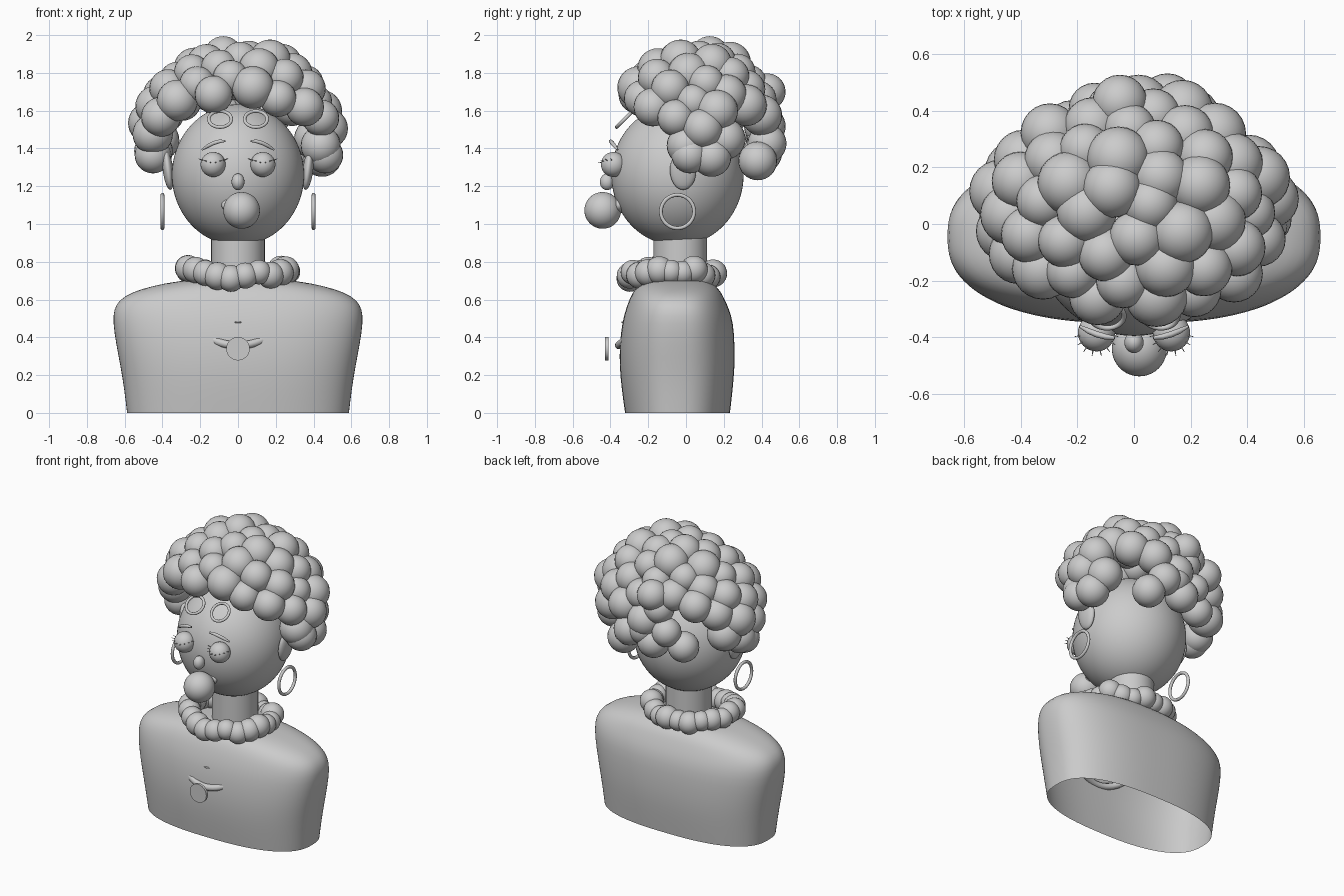
import bpy, bmesh, math, random
from mathutils import Matrix, Vector

if "Cube" in bpy.data.objects:
    bpy.data.objects.remove(bpy.data.objects["Cube"])

random.seed(4)


def finish(name, bm):
    me = bpy.data.meshes.new(name)
    bm.normal_update()
    for f in bm.faces:
        f.smooth = True
    bm.to_mesh(me)
    bm.free()
    ob = bpy.data.objects.new(name, me)
    bpy.context.collection.objects.link(ob)
    return ob


def balls(name, items, seg=24, rings=16):
    """One mesh of ellipsoids: (centre, radii, tilt about y)."""
    bm = bmesh.new()
    for c, r, tilt in items:
        m = Matrix.Translation(c) @ Matrix.Rotation(tilt, 4, 'Y') @ Matrix.Diagonal((*r, 1))
        bmesh.ops.create_uvsphere(bm, u_segments=seg, v_segments=rings, radius=1, matrix=m)
    return finish(name, bm)


def ring(name, loc, major, minor, rot=(0, 0, 0), scale=(1, 1, 1)):
    bpy.ops.mesh.primitive_torus_add(location=loc, rotation=rot, major_radius=major,
                                     minor_radius=minor, major_segments=48, minor_segments=12)
    ob = bpy.context.object
    ob.name, ob.scale = name, scale
    bpy.ops.object.shade_smooth()


def cylinder(name, loc, radius, depth, rot=(0, 0, 0)):
    bpy.ops.mesh.primitive_cylinder_add(vertices=48, radius=radius, depth=depth, location=loc, rotation=rot)
    bpy.context.object.name = name
    bpy.ops.object.shade_smooth_by_angle()


def tube(name, pts, radii, thick):
    cu = bpy.data.curves.new(name, 'CURVE')
    cu.dimensions, cu.bevel_depth, cu.bevel_resolution = '3D', thick, 3
    cu.use_fill_caps = True
    sp = cu.splines.new('POLY')
    sp.points.add(len(pts) - 1)
    for p, co, r in zip(sp.points, pts, radii):
        p.co, p.radius = (*co, 1), r
    sp.use_smooth = True
    ob = bpy.data.objects.new(name, cu)
    bpy.context.collection.objects.link(ob)


def boxy(v, e=.79):
    return math.copysign(abs(v) ** e, v)


# Torso: lofted superellipses (z, half width, front y, back y), open underneath
profile = [(0, .588, -.323, .233), (.12, .602, -.34, .247), (.24, .621, -.352, .258),
           (.36, .645, -.352, .258), (.48, .663, -.338, .25), (.55, .658, -.318, .228),
           (.60, .628, -.3, .205), (.64, .56, -.28, .185), (.67, .46, -.258, .16),
           (.70, .32, -.217, .12), (.71, .13, -.16, .1)]
bm = bmesh.new()
N = 64
loops = []
for z, a, f, b in profile:
    loops.append([bm.verts.new((a * boxy(math.cos(t)), (f + b) / 2 + (b - f) / 2 * boxy(math.sin(t)), z))
                  for t in (2 * math.pi * i / N for i in range(N))])
for lo, hi in zip(loops, loops[1:]):
    for i in range(N):
        j = (i + 1) % N
        bm.faces.new((lo[i], lo[j], hi[j], hi[i]))
torso = finish("torso", bm)
torso.modifiers.new("smooth", 'SUBSURF').levels = 1

# Neck, head and nose
cylinder("neck", (0, -.03, .81), .142, .28)
balls("head", [((0, -.045, 1.26), (.35, .35, .374), 0)], 64, 40)
balls("nose", [((0, -.418, 1.223), (.034, .038, .044), 0)])

# Bubble and the lips behind it
balls("bubble", [((.019, -.441, 1.072), (.097, .097, .097), 0)], 40, 24)
ring("lips", (0, -.355, 1.1), .07, .018, (math.pi / 2, 0, 0), (1, .5, 1))

# Beaded collar
beads = []
for i in range(22):
    t = 2 * math.pi * i / 22
    z = .725 + .03 * math.cos(t) ** 2 + random.uniform(-.015, .015)
    r = random.uniform(.062, .076)
    k = random.uniform(.98, 1.04)
    beads.append(((.265 * k * math.cos(t), -.08 + .22 * k * math.sin(t), z), (r, r, r), 0))
balls("collar_beads", beads)

# Features repeated on both sides
for side, s in (("left", -1), ("right", 1)):
    balls("ear_" + side, [((s * .37, -.015, 1.285), (.028, .07, .105), s * .12)])
    ring("earring_" + side, (s * .4, -.045, 1.066), .088, .01, (0, math.pi / 2, 0))
    ring("goggle_rim_" + side, (s * .095, -.325, 1.555), .06, .009, (math.pi / 4, 0, 0))
    eye = Vector((s * .132, -.384, 1.315))
    balls("eye_" + side, [(eye, (.066, .066, .066), 0)], 32, 20)
    # Eyelashes fan out across the front of the eye
    bm = bmesh.new()
    for i in range(8):
        a = math.radians(-80 + 160 * i / 7)
        d = Vector((math.sin(a), -math.cos(a), .1 + .3 * abs(math.sin(a)))).normalized()
        m = Matrix.Translation(eye + d * .07) @ d.to_track_quat('Z', 'Y').to_matrix().to_4x4()
        bmesh.ops.create_cone(bm, cap_ends=True, segments=6, radius1=.004, radius2=.001,
                              depth=.03, matrix=m)
    finish("eyelashes_" + side, bm)
    tube("eyebrow_" + side,
         [(s * .068, -.402, 1.44), (s * .1, -.398, 1.437), (s * .13, -.39, 1.428),
          (s * .16, -.378, 1.413), (s * .19, -.362, 1.393)], (.6, 1, 1.1, 1, .5), .01)

# Necklace arc sunk into the chest, with pendant and stud
tilt = math.radians(42)
arc = []
for i in range(33):
    t = math.pi * (1 + i / 32)
    v = .22 * math.sin(t)
    arc.append((.22 * math.cos(t), -.192 + v * math.cos(tilt), .505 + v * math.sin(tilt)))
tube("necklace", arc, [1] * 33, .021)
cylinder("pendant", (0, -.42, .34), .062, .017, (math.pi / 2, 0, 0))
balls("chest_stud", [((0, -.334, .48), (.02, .008, .005), 0)])


# Curly hair: balls over a shell, cut away around the face and the nape sides
def hairline(x, y):
    if y > .1 and .2 < abs(x) < .37:
        return 1.58
    if y < -.08:
        return min(1.44 + (-.08 - y) * 1.6, 1.66)
    return 1.33 if y > 0 else 1.4


curls = [(Vector(c), (.097,) * 3, 0) for c in
         ((.46, .02, 1.365), (-.45, .02, 1.365), (-.22, .34, 1.36), (.03, .42, 1.45), (-.05, .43, 1.7))]
COUNT = 118
for i in range(COUNT):
    u = 1 - 2 * (i + .5) / COUNT
    w = math.sqrt(1 - u * u)
    t = i * math.pi * (3 - math.sqrt(5))
    k = random.uniform(.94, 1.02)
    depth = .37 if math.sin(t) > 0 else .43
    c = Vector((.47 * k * w * math.cos(t), .07 + depth * k * w * math.sin(t), 1.48 + .42 * k * u))
    if c.z > hairline(c.x, c.y) and c.y > -.265:
        r = random.uniform(.092, .112)
        curls.append((c, (r, r, r), 0))
balls("curly_hair", curls)
